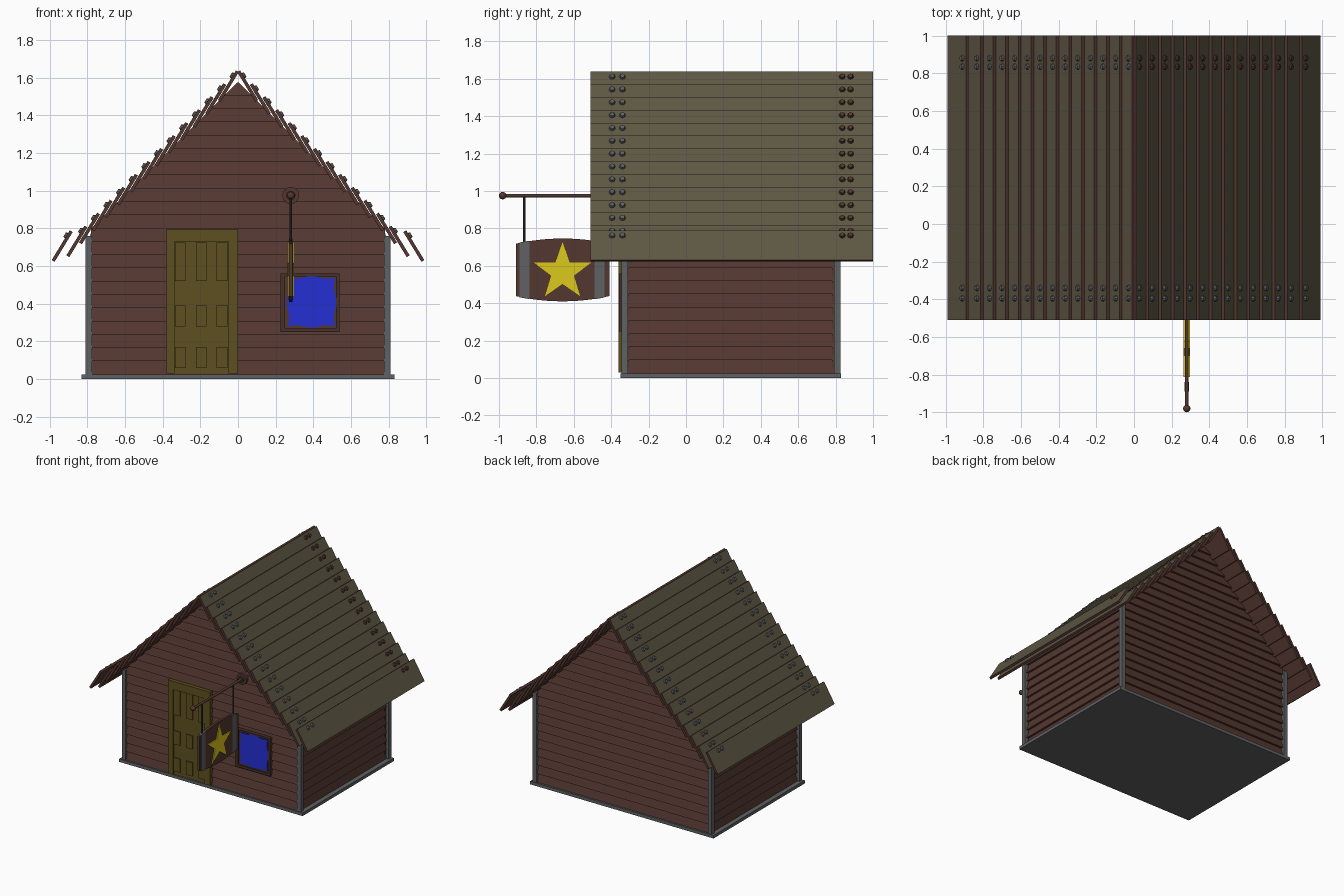
import bpy, bmesh, math
from mathutils import Vector, Matrix

cube = bpy.data.objects.get("Cube")
if cube:
    bpy.data.objects.remove(cube, do_unlink=True)


def material(name, r, g, b):
    m = bpy.data.materials.new(name)
    m.use_nodes = True
    m.diffuse_color = (r, g, b, 1)
    m.node_tree.nodes["Principled BSDF"].inputs["Base Color"].default_value = (r, g, b, 1)
    return m


BROWN = material("brown wood", 0.088, 0.039, 0.03)
DARK = material("dark wood", 0.06, 0.03, 0.024)
OLIVE = material("olive shingle", 0.11, 0.094, 0.056)
DOOR = material("ochre door", 0.11, 0.08, 0.014)
GREY = material("grey metal", 0.115, 0.12, 0.125)
IRON = material("dark iron", 0.04, 0.04, 0.045)
BLUE = material("blue glass", 0.018, 0.03, 0.65)
YELLOW = material("yellow paint", 0.72, 0.58, 0.012)


def finish(name, bm, *mats):
    bmesh.ops.recalc_face_normals(bm, faces=bm.faces[:])
    me = bpy.data.meshes.new(name)
    bm.to_mesh(me)
    bm.free()
    for m in mats:
        me.materials.append(m)
    ob = bpy.data.objects.new(name, me)
    bpy.context.collection.objects.link(ob)
    return ob


def add_prism(bm, lower, upper):
    """Solid between two matching loops of points."""
    a = [bm.verts.new(p) for p in lower]
    b = [bm.verts.new(p) for p in upper]
    n = len(a)
    faces = [bm.faces.new(a), bm.faces.new(b[::-1])]
    for i in range(n):
        j = (i + 1) % n
        faces.append(bm.faces.new((a[i], b[i], b[j], a[j])))
    return faces


def boxes(name, mat, *spans):
    """Boxes given as (x0, x1, y0, y1, z0, z1)."""
    bm = bmesh.new()
    for x0, x1, y0, y1, z0, z1 in spans:
        ring = [(x0, y0), (x1, y0), (x1, y1), (x0, y1)]
        add_prism(bm, [(x, y, z0) for x, y in ring], [(x, y, z1) for x, y in ring])
    return finish(name, bm, mat)


def plate_x(name, mat, pts, x0, x1):
    bm = bmesh.new()
    add_prism(bm, [(x0, y, z) for y, z in pts], [(x1, y, z) for y, z in pts])
    return finish(name, bm, mat)


def rod(name, mat, start, end, r, sides=12):
    start, end = Vector(start), Vector(end)
    d = end - start
    bm = bmesh.new()
    bmesh.ops.create_cone(bm, cap_ends=True, segments=sides, radius1=r, radius2=r, depth=d.length,
                          matrix=Matrix.Translation((start + end) / 2)
                          @ d.to_track_quat('Z', 'Y').to_matrix().to_4x4())
    return finish(name, bm, mat)


# Foundation and corner posts
boxes("foundation", GREY, (-0.83, 0.83, -0.35, 0.83, 0, 0.025))
boxes("corner_posts", GREY, *[(min(s * 0.775, s * 0.81), max(s * 0.775, s * 0.81), y, y + 0.035, 0.025, 0.76)
                              for s in (-1, 1) for y in (-0.345, 0.79)])

# Overlapping siding: wedge boards, thick at the lower edge
PITCH, Z0 = 0.0705, 0.025


def half_width(z):
    return min(0.785, 1.58 - z)


def siding(name, count, place, width):
    bm = bmesh.new()
    for k in range(count):
        z0, z1 = Z0 + k * PITCH, Z0 + (k + 1) * PITCH
        loops = []
        for side in (-1, 1):
            w0, w1 = width(z0) * side, width(z1) * side
            loops.append([place(w0, -0.015, z0), place(w0, 0.02, z0),
                          place(w1, 0.003, z1), place(w1, -0.015, z1)])
        add_prism(bm, *loops)
    finish(name, bm, BROWN)


siding("front_siding", 22, lambda w, o, z: (w, -0.32 - o, z), half_width)
siding("back_siding", 22, lambda w, o, z: (w, 0.795 + o, z), half_width)
for side, label in ((1, "left"), (-1, "right")):
    siding(label + "_siding", 11, lambda w, o, z: (side * (0.772 + o), 0.24 + w, z), lambda z: 0.56)

# Roof boards, steeper than the roof line, each with nail heads near the upper edge
for side, label in ((1, "left"), (-1, "right")):
    up = Vector((-side * 0.52, 0, 0.854)).normalized()
    out = Vector((side * 0.854, 0, 0.52)).normalized()
    roof = bmesh.new()
    nails = bmesh.new()
    tops = [(0.893, 0.79)] + [(0.815 - 0.067 * i, 0.815 + 0.0687 * i) for i in range(13)]
    for x, z in tops:
        top = Vector((side * x, 0, z))
        low = top - up * 0.185
        section = [top, low, low - out * 0.018, top - out * 0.018]
        y0, y1 = Vector((0, -0.51, 0)), Vector((0, 1, 0))
        add_prism(roof, [p + y0 for p in section], [p + y1 for p in section])
        for y in (-0.395, -0.34, 0.835, 0.88):
            at = top - up * 0.033 + out * 0.004 + Vector((0, y, 0))
            made = bmesh.ops.create_cone(nails, cap_ends=True, segments=8, radius1=0.019, radius2=0.012,
                                         depth=0.016, matrix=Matrix.Translation(at)
                                         @ out.to_track_quat('Z', 'Y').to_matrix().to_4x4())
            if side > 0 and y > 0:
                for f in {f for v in made["verts"] for f in v.link_faces}:
                    f.material_index = 1
    ob = finish(label + "_roof_boards", roof, BROWN, OLIVE)
    for f in ob.data.polygons:
        f.material_index = int(f.normal.dot(out) > 0.9)
    finish(label + "_roof_nails", nails, GREY, BROWN)

# Door: frame, leaf and raised panels
boxes("door_frame", DOOR, (-0.38, -0.337, -0.36, -0.32, 0.03, 0.795), (-0.05, 0, -0.36, -0.32, 0.03, 0.795),
      (-0.337, -0.05, -0.36, -0.32, 0.73, 0.795))
boxes("door_leaf", DOOR, (-0.337, -0.05, -0.345, -0.32, 0.03, 0.73))
boxes("door_panels", DOOR, *[(x, x + 0.056, -0.354, -0.34, z0, z1)
                             for x in (-0.335, -0.222, -0.113)
                             for z0, z1 in ((0.06, 0.17), (0.28, 0.39), (0.52, 0.725))])

# Window: wavy glass on a backing inside a wooden frame
WX0, WX1, WZ0, WZ1, FY = 0.225, 0.54, 0.25, 0.56, -0.358
boxes("window_frame", DARK, (WX0, WX0 + 0.025, FY, -0.32, WZ0, WZ1), (WX1 - 0.02, WX1, FY, -0.32, WZ0, WZ1),
      (WX0, WX1, FY, -0.32, WZ0, WZ0 + 0.02), (WX0, WX1, FY, -0.32, WZ1 - 0.015, WZ1))
boxes("window_backing", BROWN, (WX0, WX1, -0.347, -0.32, WZ0, WZ1))
glass = []
for step in range(48):
    edge, t = divmod(step, 12)
    t = t / 6 - 1
    wave = 1 + 0.05 * math.cos(t * math.pi * 1.5)
    u, v = [(t, -wave), (wave, t), (-t, wave), (-wave, -t)][edge]
    glass.append((0.39 + 0.125 * u, 0.41 + 0.13 * v))
bm = bmesh.new()
add_prism(bm, [(x, -0.352, z) for x, z in glass], [(x, -0.346, z) for x, z in glass])
finish("window_glass", bm, BLUE)

# Sign bracket
SX = 0.28
rod("sign_pole", BROWN, (SX, -0.99, 0.975), (SX, -0.32, 0.975), 0.01)
rod("pole_flange", BROWN, (SX, -0.355, 0.975), (SX, -0.32, 0.975), 0.045, 16)
rod("pole_collar", DARK, (SX, -0.37, 0.975), (SX, -0.35, 0.975), 0.025, 16)
bm = bmesh.new()
bmesh.ops.create_uvsphere(bm, u_segments=12, v_segments=8, radius=0.02,
                          matrix=Matrix.Translation((SX, -0.98, 0.975)))
for f in bm.faces:
    f.smooth = True
finish("pole_knob", bm, BROWN)
for y, label in ((-0.865, "front"), (-0.46, "rear")):
    rod(label + "_hanger", IRON, (SX, y, 0.72), (SX, y, 0.975), 0.006, 8)


# Barrel-shaped sign with two metal bands and a star on both faces
def bulge(y):
    return 0.168 - 0.028 * ((y + 0.66) / 0.25) ** 2


def sign_outline(y0, y1, grow=0.0, n=12):
    ys = [y0 + (y1 - y0) * i / n for i in range(n + 1)]
    return ([(y, 0.578 - bulge(y) - grow) for y in ys]
            + [(y, 0.578 + bulge(y) + grow) for y in reversed(ys)])


plate_x("sign_board", BROWN, sign_outline(-0.91, -0.41), SX - 0.01, SX + 0.01)
for y, label in ((-0.89, "front"), (-0.488, "rear")):
    plate_x(label + "_sign_band", GREY, sign_outline(y, y + 0.052, 0.002, 3), SX - 0.013, SX + 0.013)
star = []
for i in range(10):
    r = 0.16 if i % 2 == 0 else 0.064
    a = math.pi / 2 + i * math.pi / 5
    star.append((-0.66 + r * math.cos(a), 0.567 + r * math.sin(a)))
for side, label in ((1, "left"), (-1, "right")):
    plate_x(label + "_sign_star", YELLOW, star, SX + side * 0.009, SX + side * 0.017)
